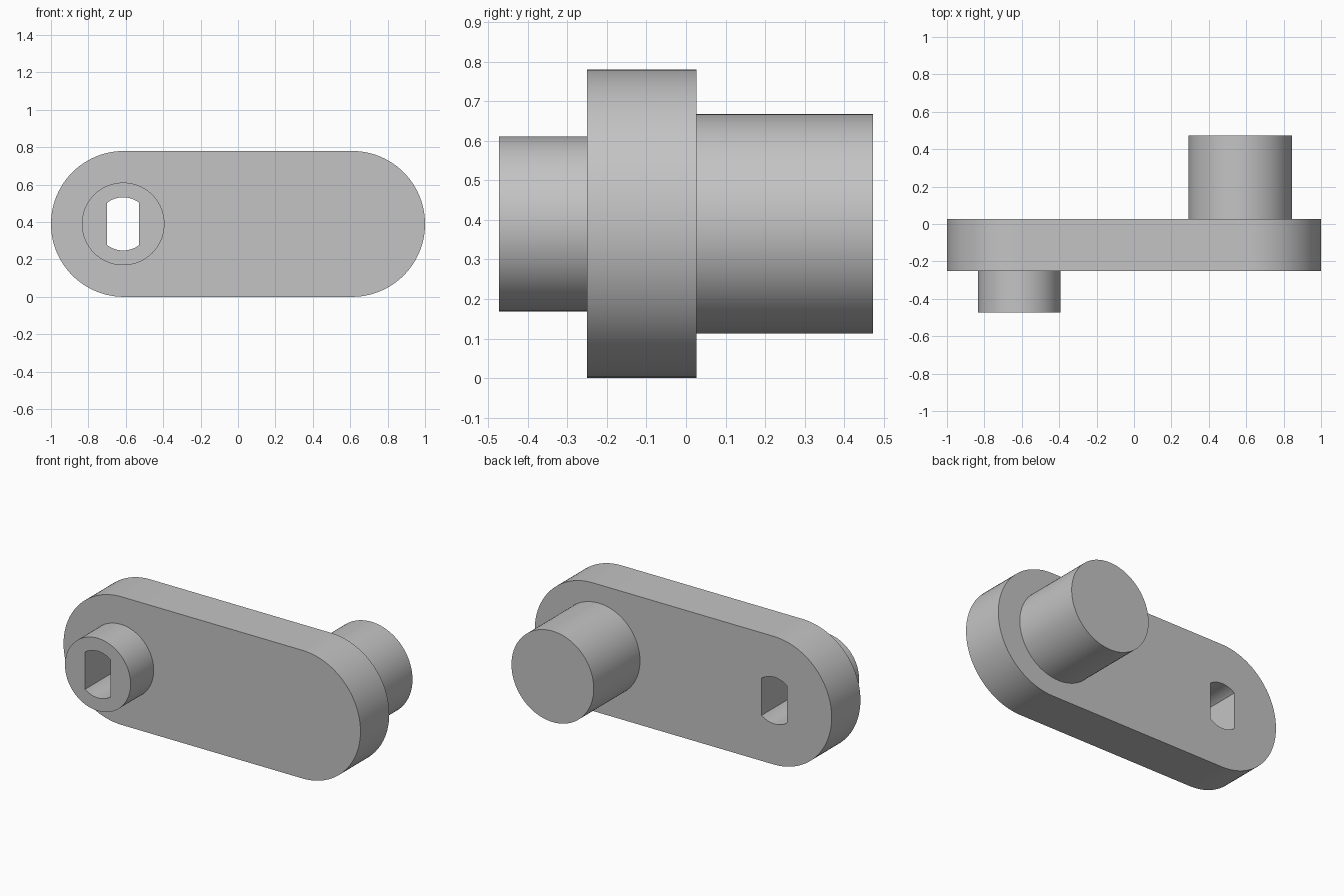
import bpy
import bmesh
from math import sin, cos, pi, asin, radians

if "Cube" in bpy.data.objects:
    bpy.data.objects.remove(bpy.data.objects["Cube"], do_unlink=True)

MID_Z = 0.39
HUB_X, PIN_X = -0.614, 0.568
FRONT, BACK = -0.25, 0.027
END = 0.472

grey = bpy.data.materials.new("plain grey")
grey.use_nodes = True
colour = (0.55, 0.55, 0.55, 1)
grey.diffuse_color = colour
grey.node_tree.nodes["Principled BSDF"].inputs["Base Color"].default_value = colour


def arc(cx, radius, start, end, steps):
    """Points on an arc in the x-z plane, both ends included."""
    angles = [start + (end - start) * i / steps for i in range(steps + 1)]
    return [(cx + radius * cos(a), MID_Z + radius * sin(a)) for a in angles]


def prism(name, profile, y0, y1):
    """Extrude an x-z profile along y into a closed solid."""
    bm = bmesh.new()
    face = bm.faces.new([bm.verts.new((x, y0, z)) for x, z in profile])
    extruded = bmesh.ops.extrude_face_region(bm, geom=[face], use_keep_orig=True)
    moved = [v for v in extruded["geom"] if isinstance(v, bmesh.types.BMVert)]
    bmesh.ops.translate(bm, verts=moved, vec=(0, y1 - y0, 0))
    bmesh.ops.recalc_face_normals(bm, faces=bm.faces)
    mesh = bpy.data.meshes.new(name)
    bm.to_mesh(mesh)
    bm.free()
    mesh.materials.append(grey)
    obj = bpy.data.objects.new(name, mesh)
    bpy.context.collection.objects.link(obj)
    return obj


def select_only(obj):
    bpy.ops.object.select_all(action='DESELECT')
    obj.select_set(True)
    bpy.context.view_layer.objects.active = obj


# Arm with two half-round ends, drive hub in front, round pin behind
arm_profile = (arc(1 - MID_Z, MID_Z, -pi / 2, pi / 2, 48)
               + arc(MID_Z - 1, MID_Z, pi / 2, 3 * pi / 2, 48))
arm = prism("crank_arm", arm_profile, FRONT, BACK)
hub = prism("drive_hub", arc(HUB_X, 0.221, 0, 2 * pi, 96)[:-1], -END, FRONT)
pin = prism("handle_pin", arc(PIN_X, 0.277, 0, 2 * pi, 96)[:-1], BACK, END)

# Double-flat shaft slot through hub and arm
slot_radius, slot_half = 0.142, 0.086
half_angle = asin(slot_half / slot_radius)
slot_profile = (arc(HUB_X, slot_radius, pi / 2 - half_angle, pi / 2 + half_angle, 20)
                + arc(HUB_X, slot_radius, 3 * pi / 2 - half_angle, 3 * pi / 2 + half_angle, 20))
cutter = prism("slot_cutter", slot_profile, -0.6, 0.2)
cutter.hide_render = True
for part in (arm, hub):
    select_only(part)
    cut = part.modifiers.new("shaft_slot", 'BOOLEAN')
    cut.operation = 'DIFFERENCE'
    cut.solver = 'EXACT'
    cut.object = cutter
    bpy.ops.object.modifier_apply(modifier=cut.name)
bpy.data.objects.remove(cutter, do_unlink=True)

# Smooth round walls, crisp rims
for part in (arm, hub, pin):
    select_only(part)
    bpy.ops.object.shade_smooth_by_angle(angle=radians(30))
